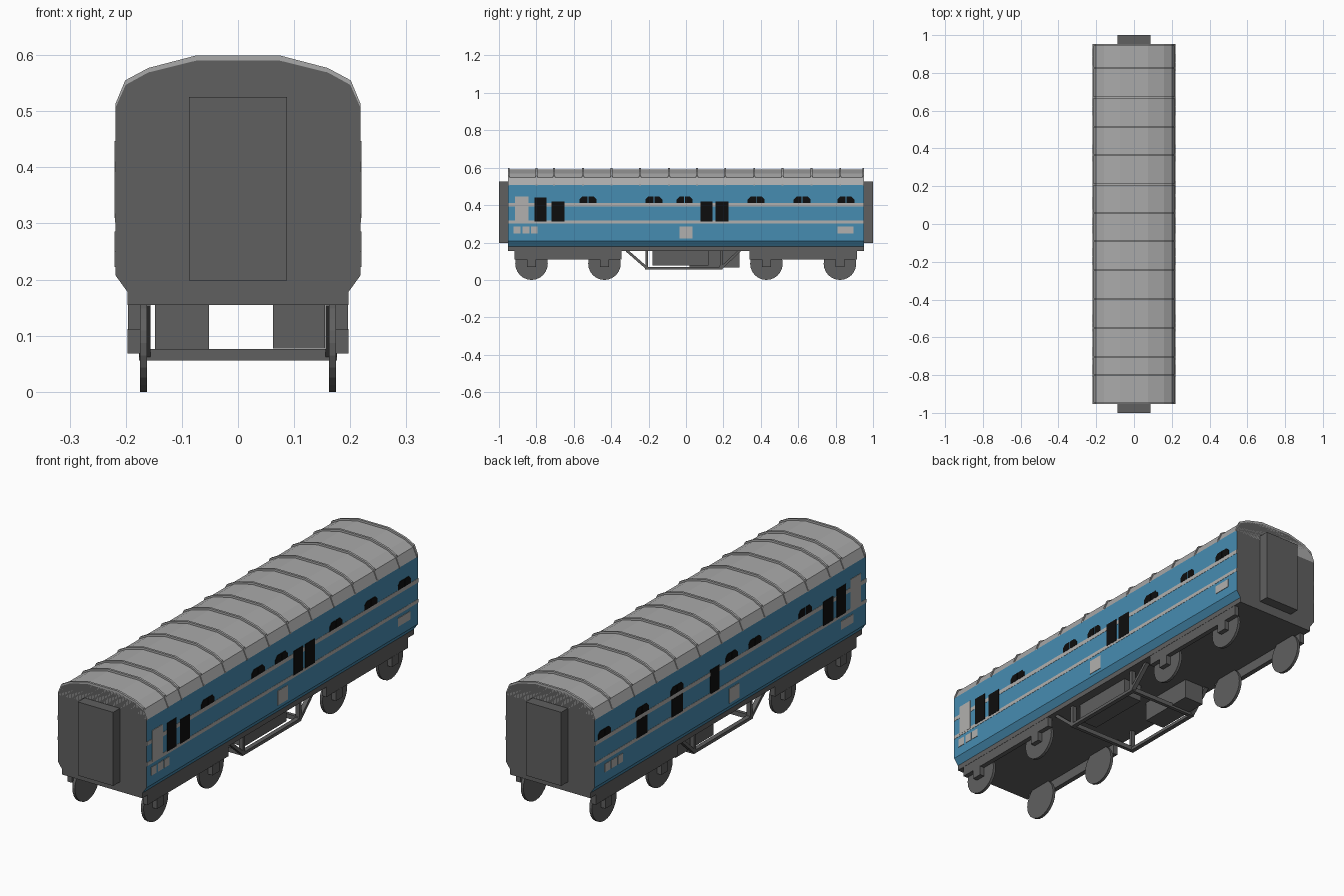
import bpy, bmesh, math
from mathutils import Vector

if "Cube" in bpy.data.objects:
    bpy.data.objects.remove(bpy.data.objects["Cube"])


def material(name, r, g, b):
    m = bpy.data.materials.new(name)
    m.diffuse_color = (r, g, b, 1)
    m.use_nodes = True
    m.node_tree.nodes["Principled BSDF"].inputs["Base Color"].default_value = m.diffuse_color
    return m


BLUE = material("blue paint", 0.062, 0.262, 0.440)
LIGHT = material("light grey", 0.440, 0.435, 0.425)
ROOF = material("roof grey", 0.400, 0.400, 0.400)
DARK = material("dark grey", 0.115, 0.115, 0.115)
BLACK = material("black glass", 0.004, 0.004, 0.004)


def prism(name, pts, axis, a, b, *mats, rule=None):
    """Extrude a 2D profile from a to b; axis 'x' takes (y, z), axis 'y' takes (x, z)."""
    place = (lambda p, t: (t, p[0], p[1])) if axis == 'x' else (lambda p, t: (p[0], t, p[1]))
    bm = bmesh.new()
    lo = [bm.verts.new(place(p, a)) for p in pts]
    hi = [bm.verts.new(place(p, b)) for p in pts]
    n = len(pts)
    bm.faces.new(lo)
    bm.faces.new(hi[::-1])
    for i in range(n):
        j = (i + 1) % n
        bm.faces.new((lo[i], hi[i], hi[j], lo[j]))
    bmesh.ops.recalc_face_normals(bm, faces=bm.faces[:])
    if rule:
        for f in bm.faces:
            f.material_index = rule(f)
    me = bpy.data.meshes.new(name)
    bm.to_mesh(me)
    bm.free()
    for m in mats:
        me.materials.append(m)
    ob = bpy.data.objects.new(name, me)
    bpy.context.collection.objects.link(ob)
    return ob


def rect(a0, a1, b0, b1):
    return [(a0, b0), (a1, b0), (a1, b1), (a0, b1)]


def box(name, x0, x1, y0, y1, z0, z1, mat):
    return prism(name, rect(y0, y1, z0, z1), 'x', x0, x1, mat)


def mirrored(half):
    return half + [(-x, z) for x, z in reversed(half)]


# Body shell: ends and floor dark, sides blue, roof grey
def shell_colour(f):
    z = f.calc_center_median().z
    if abs(f.normal.y) > 0.5 or z < 0.17:
        return 1
    return 2 if z > 0.506 else 0


prism("body", mirrored([(0.197, 0.155), (0.197, 0.178), (0.218, 0.207), (0.218, 0.507),
                        (0.2, 0.547), (0.16, 0.569), (0.075, 0.59)]),
      'y', -0.953, 0.953, BLUE, DARK, ROOF, rule=shell_colour)

# Roof ribs
rib = mirrored([(0.2185, 0.505), (0.2185, 0.513), (0.201, 0.555), (0.16, 0.577), (0.076, 0.599)])
for y in (-0.948, -0.8, -0.705, -0.55, -0.398, -0.245, -0.09, 0.058,
          0.21, 0.365, 0.515, 0.67, 0.825, 0.948):
    prism("roof_rib", rib, 'y', y - 0.005, y + 0.005, ROOF)

# End gangways
for s in (-1, 1):
    y0, y1 = sorted((s * 0.95, s * 1.0))
    box("gangway", -0.087, 0.087, y0, y1, 0.198, 0.525, DARK)


# Painted side details as thin plates
def plate(name, s, pts, mat, t=0.002):
    prism(name, pts, 'x', s * 0.217, s * (0.218 + t), mat)


def vent(s, y0, y1):
    m, g, c, z0, z1 = (y0 + y1) / 2, 0.002, 0.015, 0.41, 0.445
    plate("top_window", s, [(y0, z0), (m - g, z0), (m - g, z1), (y0 + c, z1), (y0, z1 - c)], BLACK)
    plate("top_window", s, [(m + g, z0), (y1, z0), (y1, z1 - c), (y1 - c, z1), (m + g, z1)], BLACK)


RIGHT = dict(
    doors=[(-0.81, -0.745, 0.44), (-0.72, -0.65, 0.42), (0.078, 0.142, 0.42), (0.158, 0.227, 0.42)],
    vents=[(-0.57, -0.478), (-0.217, -0.126), (-0.05, 0.035), (0.33, 0.42), (0.575, 0.666), (0.81, 0.90)],
    panels=[(-0.922, -0.885, 0.249), (-0.874, -0.837, 0.249), (-0.83, -0.794, 0.249),
            (0.81, 0.896, 0.249), (-0.035, 0.035, 0.222)])
LEFT = dict(
    doors=[(-0.81, -0.745, 0.44), (-0.72, -0.65, 0.42), (0.078, 0.142, 0.42),
           (0.335, 0.413, 0.392), (0.585, 0.66, 0.392)],
    vents=[(-0.57, -0.478), (-0.217, -0.126), (-0.05, 0.035), (0.33, 0.42), (0.575, 0.666), (0.84, 0.93)],
    panels=[(0.845, 0.882, 0.249), (0.8, 0.837, 0.249), (0.757, 0.793, 0.249),
            (-0.86, -0.775, 0.249), (-0.06, 0.01, 0.222)])

for s, side in ((1, RIGHT), (-1, LEFT)):
    for z0, z1 in ((0.392, 0.41), (0.302, 0.318)):
        plate("side_stripe", s, rect(-0.953, 0.953, z0, z1), LIGHT, 0.001)
    plate("grey_door", s, rect(-0.915, -0.842, 0.31, 0.447), LIGHT)
    for y0, y1, top in side["doors"]:
        plate("door_window", s, rect(y0, y1, 0.313, top), BLACK)
    for y0, y1 in side["vents"]:
        vent(s, y0, y1)
    for y0, y1, z0 in side["panels"]:
        plate("lower_panel", s, rect(y0, y1, z0, 0.286), LIGHT)

# Bogies: side frames, axle boxes and wheels
circle = [(0.087 * math.cos(k * math.tau / 24), 0.087 + 0.087 * math.sin(k * math.tau / 24))
          for k in range(24)]
for s in (-1, 1):
    for e, axles in ((-1, (-0.826, -0.436)), (1, (0.43, 0.823))):
        y0, y1 = axles[0] - 0.09, axles[1] + 0.09
        box("bogie_frame", s * 0.174, s * 0.196, y0, y1, 0.11, 0.157, DARK)
        for y in axles:
            box("axle_box", s * 0.174, s * 0.197, y - 0.024, y + 0.024, 0.068, 0.112, DARK)
            prism("wheel", [(y + a, z) for a, z in circle], 'x', s * 0.162, s * 0.175, DARK)


# Underframe truss on each side, joined by cross bars
def bar(s, p, q, w=0.007):
    p, q = Vector(p), Vector(q)
    d = (q - p).normalized() * w
    n = Vector((-d.y, d.x))
    prism("truss_bar", [p - n, q - n, q + n, p + n], 'x', s * 0.156, s * 0.176, DARK)


for s in (-1, 1):
    bar(s, (-0.317, 0.157), (-0.21, 0.064))
    bar(s, (-0.217, 0.063), (0.195, 0.063))
    bar(s, (0.188, 0.064), (0.287, 0.157))
    bar(s, (-0.21, 0.063), (-0.21, 0.157))
    bar(s, (0.188, 0.063), (0.188, 0.157))
for y in (-0.21, 0.188):
    box("cross_bar", -0.176, 0.176, y - 0.008, y + 0.008, 0.056, 0.076, DARK)

# Equipment boxes under the floor
box("equipment_box_right", 0.062, 0.155, -0.18, 0.12, 0.077, 0.157, DARK)
box("equipment_box_left", -0.148, -0.052, 0.02, 0.285, 0.066, 0.157, DARK)
